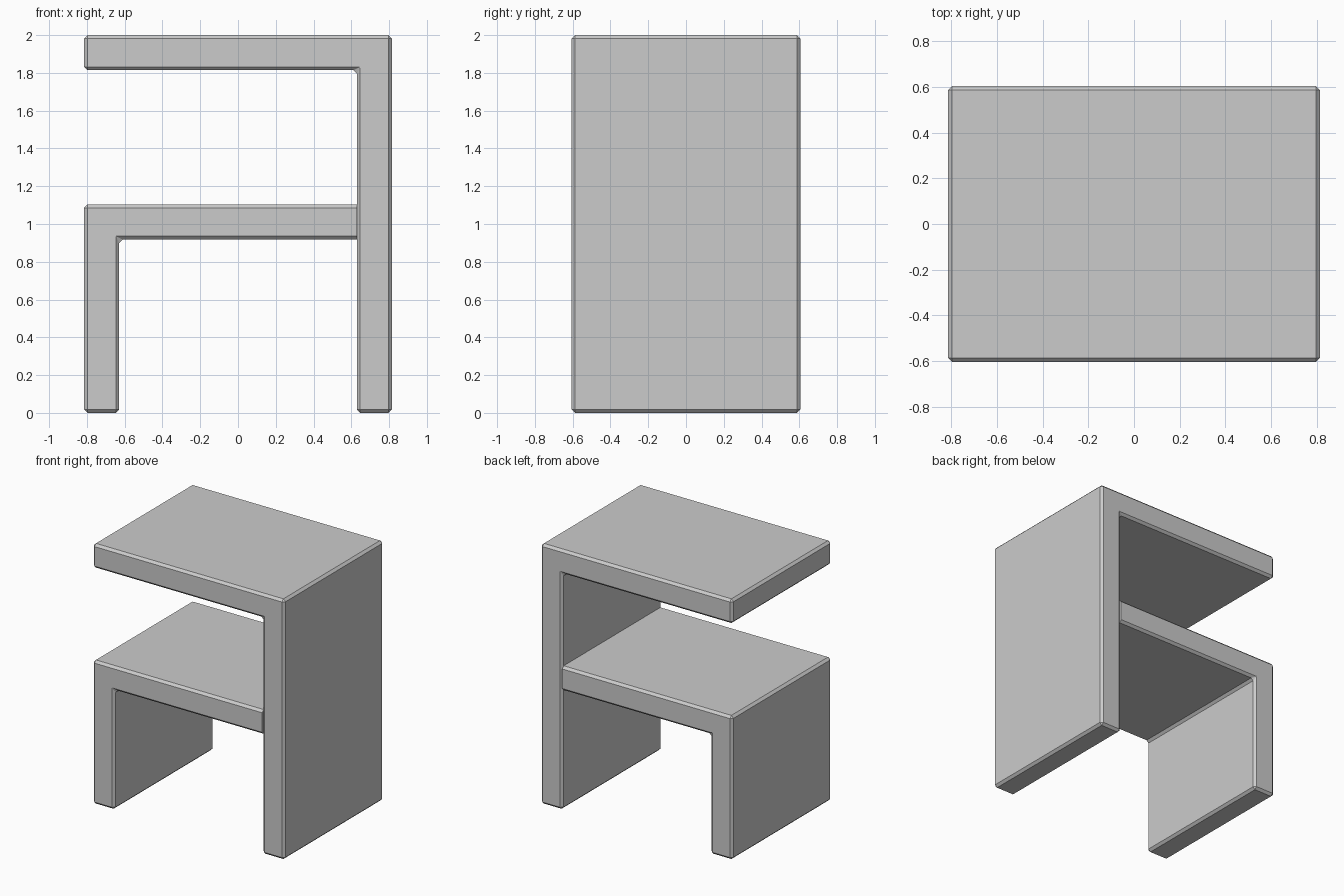
import bpy, bmesh

if "Cube" in bpy.data.objects:
    bpy.data.objects.remove(bpy.data.objects["Cube"])

HALF_DEPTH = 0.605   # half depth along y
X = 0.815            # outer half width
T = 0.186            # board thickness
BEVEL = 0.018


def bent_board(name, outline, butt_x=None):
    """Extrude an xz outline along y and chamfer it; edges at butt_x stay sharp."""
    bm = bmesh.new()
    verts = [bm.verts.new((x, -HALF_DEPTH, z)) for x, z in outline]
    face = bm.faces.new(verts)
    ext = bmesh.ops.extrude_face_region(bm, geom=[face])
    moved = [g for g in ext["geom"] if isinstance(g, bmesh.types.BMVert)]
    bmesh.ops.translate(bm, verts=moved, vec=(0, 2 * HALF_DEPTH, 0))
    bmesh.ops.recalc_face_normals(bm, faces=bm.faces)
    edges = [e for e in bm.edges if butt_x is None
             or not all(abs(v.co.x - butt_x) < 1e-4 for v in e.verts)]
    bmesh.ops.bevel(bm, geom=edges, offset=BEVEL, offset_type='OFFSET',
                    segments=1, profile=0.5, affect='EDGES')
    mesh = bpy.data.meshes.new(name)
    bm.to_mesh(mesh)
    bm.free()
    obj = bpy.data.objects.new(name, mesh)
    bpy.context.collection.objects.link(obj)
    return obj


# Tall right panel with the cantilevered top
bent_board("tall_panel_and_top", [
    (X, 0), (X, 2), (-X, 2), (-X, 2 - T), (X - T, 2 - T), (X - T, 0)])

# Short left panel with the shelf butting against the tall panel
SHELF = 1.104
bent_board("short_panel_and_shelf", [
    (-X, 0), (-X + T, 0), (-X + T, SHELF - T), (X - T, SHELF - T),
    (X - T, SHELF), (-X, SHELF)], butt_x=X - T)
